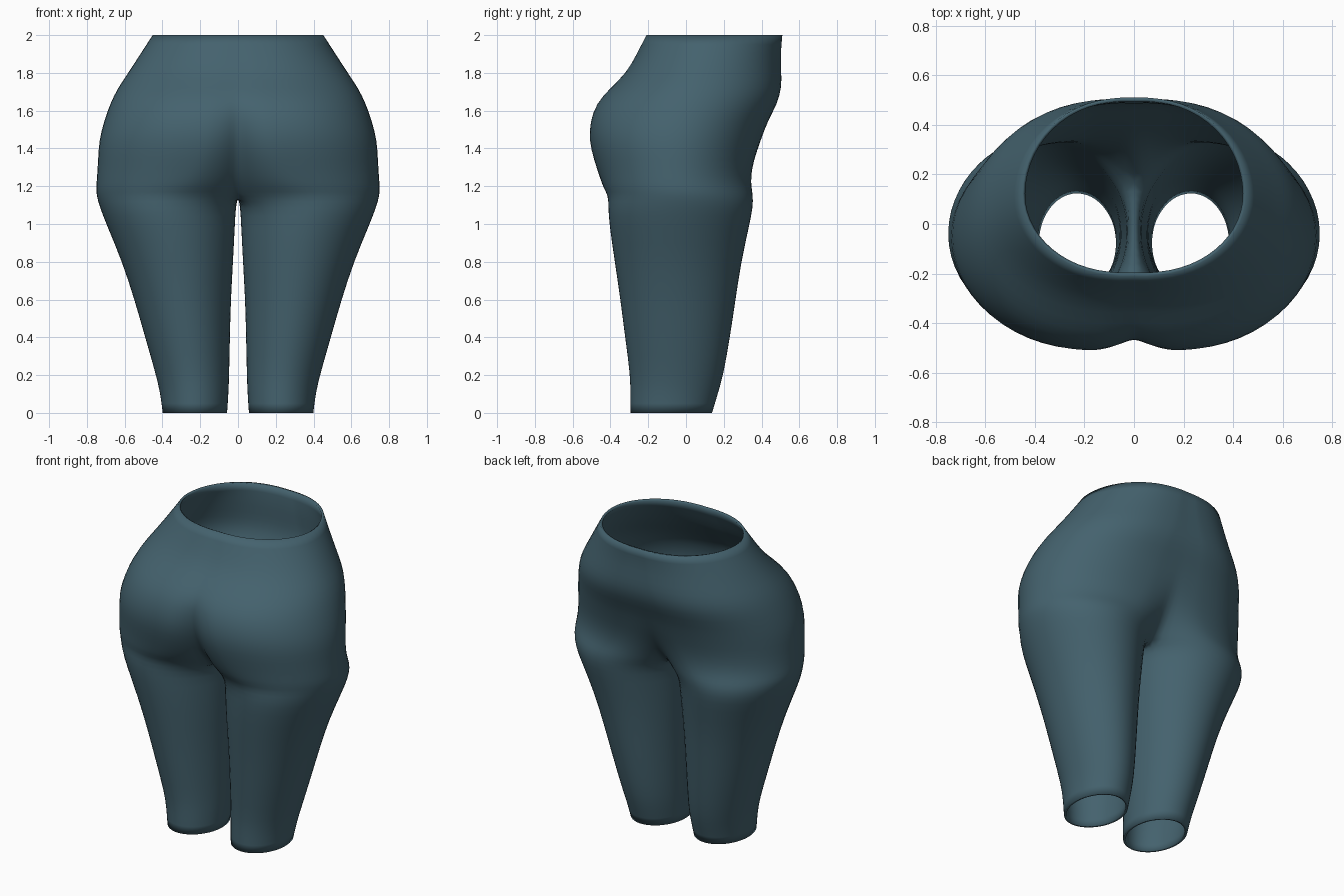
import bpy
import bmesh
from math import sin, cos, radians, pi

# Remove the default cube only
cube = bpy.data.objects.get("Cube")
if cube:
    bpy.data.objects.remove(cube, do_unlink=True)

# Single flat colour
fabric = bpy.data.materials.new("slate_blue")
fabric.use_nodes = True
colour = (0.058, 0.122, 0.155, 1)
fabric.diffuse_color = colour
bsdf = next(n for n in fabric.node_tree.nodes if n.type == "BSDF_PRINCIPLED")
bsdf.inputs["Base Color"].default_value = colour
bsdf.inputs["Roughness"].default_value = 0.8

INNER, QUARTER, GAP = 4, 7, 6      # segments: fold, quarter turn, inner thigh
THIGH_TURN = 60                    # degrees where the inner thigh starts

# Hips: z, half width, front y, back y, centre y, lobe x, front fold, back fold
HIPS = [
    (2.00, .455, -.21, .51, .12, .06, 3, 2),
    (1.90, .52, -.26, .50, .10, .08, 3, 2),
    (1.80, .585, -.315, .505, .06, .10, 3, 2),
    (1.72, .64, -.40, .505, .03, .13, 5, 2),
    (1.64, .68, -.475, .485, .00, .16, 13, 3),
    (1.54, .715, -.51, .43, -.03, .18, 25, 5),
    (1.44, .74, -.515, .395, -.05, .19, 32, 10),
    (1.34, .745, -.49, .36, -.05, .21, 39, 20),
    (1.25, .75, -.46, .345, -.05, .25, 47, 36),
    (1.19, .755, -.44, .35, -.04, .30, 55, 50),
    (1.15, .752, -.415, .358, -.03, .34, 60, 60),
]
# Legs: z, outer x, inner x, front y, back y
LEGS = [
    (1.09, .735, .010, -.415, .358),
    (1.00, .70, .015, -.41, .34),
    (.80, .615, .025, -.38, .295),
    (.60, .55, .037, -.35, .265),
    (.40, .493, .042, -.325, .235),
    (.20, .435, .046, -.297, .20),
    (.10, .412, .050, -.297, .17),
    (.00, .40, .057, -.295, .14),
]


def outer_arc(z, wide, front, back, mid, lobe, reach, fold_f, fold_b):
    """Front fold, round the outside, to the back fold; reach is the x at the ends."""
    def inward(depth, fold, i):
        turn = radians(fold) * i / INNER
        x = lobe - (lobe - reach) * sin(turn) / sin(radians(fold))
        return (x, mid + (depth - mid) * cos(turn), z)

    points = [inward(front, fold_f, i) for i in range(INNER, 0, -1)]
    for i in range(2 * QUARTER + 1):
        turn = -pi / 2 + pi * i / (2 * QUARTER)
        depth = back - mid if turn > 0 else mid - front
        points.append((lobe + (wide - lobe) * cos(turn), mid + depth * sin(turn), z))
    return points + [inward(back, fold_b, i) for i in range(1, INNER + 1)]


def inner_arc(z, front, back, mid, lobe, near):
    """Inner thigh, from the back fold to the front fold, ends left out."""
    points = []
    for i in range(1, GAP):
        turn = radians(THIGH_TURN + (180 - 2 * THIGH_TURN) * i / GAP)
        depth = back - mid if cos(turn) > 0 else mid - front
        x = lobe - (lobe - near) * sin(turn) if near else 0
        points.append((x, mid + depth * cos(turn), z))
    return points


bm = bmesh.new()


def add_row(points):
    return [bm.verts.new(p) for p in points]


def bridge(upper, lower, closed):
    n = len(upper)
    for i in range(n if closed else n - 1):
        j = (i + 1) % n
        bm.faces.new((upper[i], lower[i], lower[j], upper[j]))


# Hips: open half rings that meet the mirror plane
row = None
for z, wide, front, back, mid, lobe, ff, fb in HIPS:
    new = add_row(outer_arc(z, wide, front, back, mid, lobe, 0, ff, fb))
    if row:
        bridge(row, new, False)
    row = new

# Crotch seam closes the last ring along the mirror plane
row += add_row(inner_arc(z, front, back, mid, lobe, 0))

# Leg: closed rings down to the open hem
for z, wide, near, front, back in LEGS:
    lobe, mid = (wide + near) / 2, (front + back) / 2
    reach = lobe - (lobe - near) * sin(radians(THIGH_TURN))
    ring = outer_arc(z, wide, front, back, mid, lobe, reach, THIGH_TURN, THIGH_TURN)
    new = add_row(ring + inner_arc(z, front, back, mid, lobe, near))
    bridge(row, new, True)
    row = new

bmesh.ops.recalc_face_normals(bm, faces=bm.faces)
# Keep the outside facing outward on an open sheet
side = max(bm.faces, key=lambda f: f.calc_center_median().x)
if side.normal.x < 0:
    bmesh.ops.reverse_faces(bm, faces=bm.faces)

mesh = bpy.data.meshes.new("hips_and_legs")
bm.to_mesh(mesh)
bm.free()
mesh.materials.append(fabric)
body = bpy.data.objects.new("hips_and_legs", mesh)
bpy.context.collection.objects.link(body)

# Other side, smoothing, and a thin wall turned inward
mirror = body.modifiers.new("other_side", "MIRROR")
mirror.use_clip = True
mirror.merge_threshold = 0.0005
smooth = body.modifiers.new("smooth", "SUBSURF")
smooth.levels = smooth.render_levels = 1
wall = body.modifiers.new("wall", "SOLIDIFY")
wall.thickness = 0.015
wall.offset = -1

bpy.context.view_layer.objects.active = body
body.select_set(True)
bpy.ops.object.shade_smooth_by_angle(angle=radians(50))
